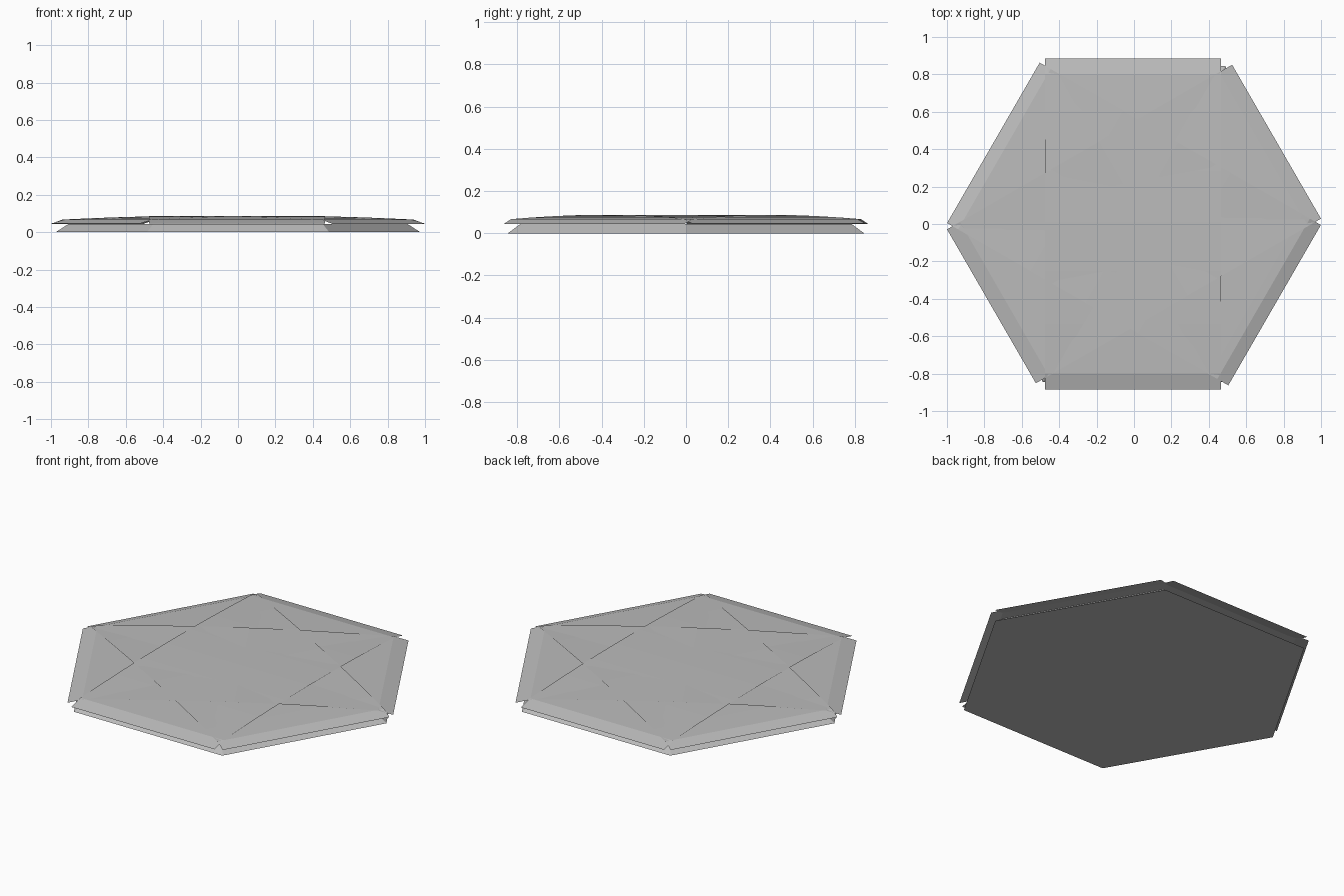
import bpy
import bmesh
import math
from mathutils import Matrix

cube = bpy.data.objects.get("Cube")
if cube:
    bpy.data.objects.remove(cube, do_unlink=True)

GREY = (0.5, 0.5, 0.5, 1.0)
mat = bpy.data.materials.new("light_grey")
mat.use_nodes = True
mat.diffuse_color = GREY
mat.node_tree.nodes["Principled BSDF"].inputs["Base Color"].default_value = GREY


def finish(name, bm, angle):
    mesh = bpy.data.meshes.new(name)
    bm.to_mesh(mesh)
    bm.free()
    mesh.materials.append(mat)
    obj = bpy.data.objects.new(name, mesh)
    bpy.context.collection.objects.link(obj)
    bpy.ops.object.select_all(action="DESELECT")
    obj.select_set(True)
    bpy.context.view_layer.objects.active = obj
    bpy.ops.object.shade_smooth_by_angle(angle=math.radians(angle))
    return obj


# Six-sided base, narrowing upwards
bm = bmesh.new()
bmesh.ops.create_cone(bm, cap_ends=True, segments=6, radius1=0.975,
                      radius2=0.905, depth=0.045,
                      matrix=Matrix.Translation((0, 0, 0.0225))
                      @ Matrix.Rotation(math.radians(30), 4, "Z"))
# Put a corner on the x axis whatever the starting angle of the cone
corner = max(bm.verts, key=lambda v: v.co.x).co
turn = Matrix.Rotation(-math.atan2(corner.y, corner.x), 4, "Z")
bmesh.ops.transform(bm, matrix=turn, verts=bm.verts)
finish("base", bm, 20)


def cover_band(name, left, right, reach, lift, degrees):
    """Thin arched sheet with sloping ends, spanning two opposite sides."""
    half = [(0.0, 0.088), (0.2, 0.087), (0.4, 0.083), (0.6, 0.077),
            (0.8, 0.069), (reach, 0.047)]
    profile = [(-y, z) for y, z in reversed(half[1:])] + half
    bm = bmesh.new()
    rows = [[bm.verts.new((x, y, z + lift)) for x in (left, right)]
            for y, z in profile]
    for a, b in zip(rows, rows[1:]):
        bm.faces.new((a[0], a[1], b[1], b[0]))
    bmesh.ops.rotate(bm, verts=bm.verts,
                     matrix=Matrix.Rotation(math.radians(degrees), 3, "Z"))
    finish(name, bm, 8)


# Three crossing sheets form the domed cover and its overhanging rim
cover_band("cover_band_lengthwise", -0.475, 0.465, 0.885, 0.0, 0)
cover_band("cover_band_right_diagonal", -0.475, 0.475, 0.88, -0.001, -60)
cover_band("cover_band_left_diagonal", -0.495, 0.495, 0.868, -0.002, 60)
